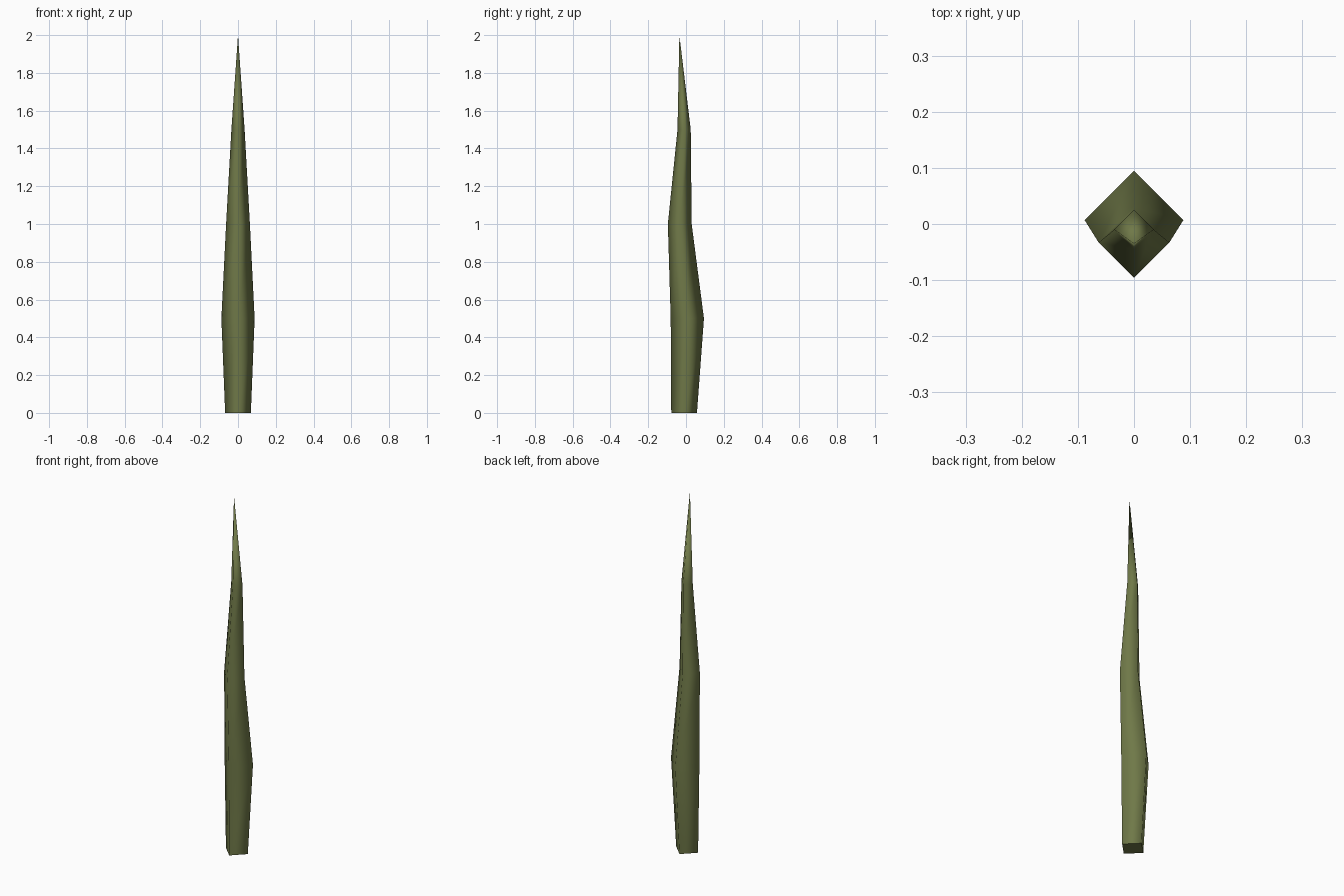
import bpy, bmesh
from math import cos, sin, pi

if "Cube" in bpy.data.objects:
    bpy.data.objects.remove(bpy.data.objects["Cube"])

# Rings up the blade: height, centre y, radius
RINGS = [(0.0, -0.01, 0.068), (0.5, 0.007, 0.088), (1.0, -0.033, 0.063), (1.5, -0.01, 0.035)]
TIP = (0.0, -0.035, 2.0)
SIDES = 4

bm = bmesh.new()
loops = [[bm.verts.new((r * cos(2 * pi * i / SIDES), y + r * sin(2 * pi * i / SIDES), z))
          for i in range(SIDES)] for z, y, r in RINGS]

# Bent four-sided stalk
for low, high in zip(loops, loops[1:]):
    for i in range(SIDES):
        j = (i + 1) % SIDES
        bm.faces.new((low[i], low[j], high[j], high[i]))

# Pointed tip
tip = bm.verts.new(TIP)
for i in range(SIDES):
    bm.faces.new((loops[-1][i], loops[-1][(i + 1) % SIDES], tip))

# Smooth sides, flat base with a sharp rim
for f in bm.faces:
    f.smooth = True
base = bm.faces.new(loops[0][::-1])
for e in base.edges:
    e.smooth = False

mesh = bpy.data.meshes.new("grass_blade")
bm.to_mesh(mesh)
bm.free()
blade = bpy.data.objects.new("grass_blade", mesh)
bpy.context.collection.objects.link(blade)

# Olive green
mat = bpy.data.materials.new("olive_green")
mat.diffuse_color = (0.16, 0.19, 0.065, 1)
mat.use_nodes = True
mat.node_tree.nodes["Principled BSDF"].inputs["Base Color"].default_value = mat.diffuse_color
mesh.materials.append(mat)
